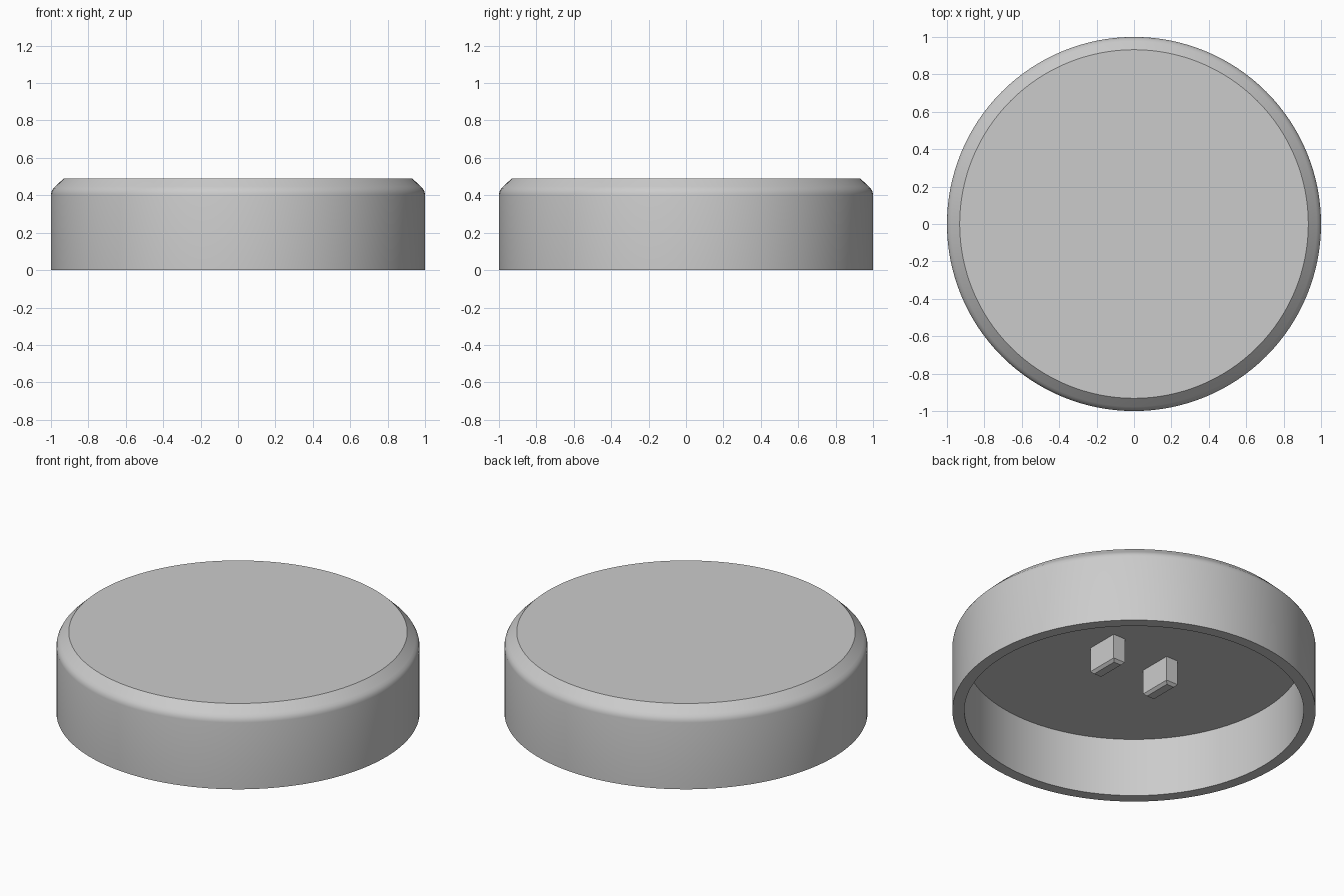
import bpy, bmesh, math
from mathutils import Matrix, Vector

cube = bpy.data.objects.get("Cube")
if cube:
    bpy.data.objects.remove(cube, do_unlink=True)

SEGMENTS = 128
CEILING = 0.357

grey = bpy.data.materials.new("light_grey")
grey.use_nodes = True
colour = (0.6, 0.6, 0.6, 1)
grey.diffuse_color = colour
grey.node_tree.nodes["Principled BSDF"].inputs["Base Color"].default_value = colour


def add_object(name, bm):
    bmesh.ops.recalc_face_normals(bm, faces=bm.faces)
    mesh = bpy.data.meshes.new(name)
    bm.to_mesh(mesh)
    bm.free()
    mesh.materials.append(grey)
    obj = bpy.data.objects.new(name, mesh)
    bpy.context.collection.objects.link(obj)
    return obj


# Round hollow cap: one profile turned about the z axis
profile = [(0, CEILING), (0.934, CEILING), (0.934, 0), (1, 0), (1, 0.405),
           (0.997, 0.42), (0.989, 0.435), (0.977, 0.447), (0.932, 0.49), (0, 0.49)]
bm = bmesh.new()
verts = [bm.verts.new((r, 0, z)) for r, z in profile]
edges = [bm.edges.new(pair) for pair in zip(verts, verts[1:])]
bmesh.ops.spin(bm, geom=verts + edges, cent=(0, 0, 0), axis=(0, 0, 1),
               angle=math.tau, steps=SEGMENTS, use_duplicate=False)
bmesh.ops.remove_doubles(bm, verts=bm.verts, dist=0.0005)
cap = add_object("cap_shell", bm)
bpy.ops.object.select_all(action='DESELECT')
cap.select_set(True)
bpy.context.view_layer.objects.active = cap
bpy.ops.object.shade_smooth_by_angle(angle=math.radians(30))


# Two mounting prongs under the ceiling, with chamfered lower ends
def add_prong(name, x):
    bottom, top = 0.192, CEILING + 0.01
    bm = bmesh.new()
    place = (Matrix.Translation(Vector((x, 0, (bottom + top) / 2)))
             @ Matrix.Diagonal((0.08, 0.2, top - bottom, 1)))
    bmesh.ops.create_cube(bm, size=1, matrix=place)
    low = [e for e in bm.edges if all(v.co.z < bottom + 0.01 for v in e.verts)]
    bmesh.ops.bevel(bm, geom=low, offset=0.015, segments=1, affect='EDGES')
    add_object(name, bm)


for side, x in (("left", 0.19), ("right", -0.19)):
    add_prong(side + "_prong", x)
